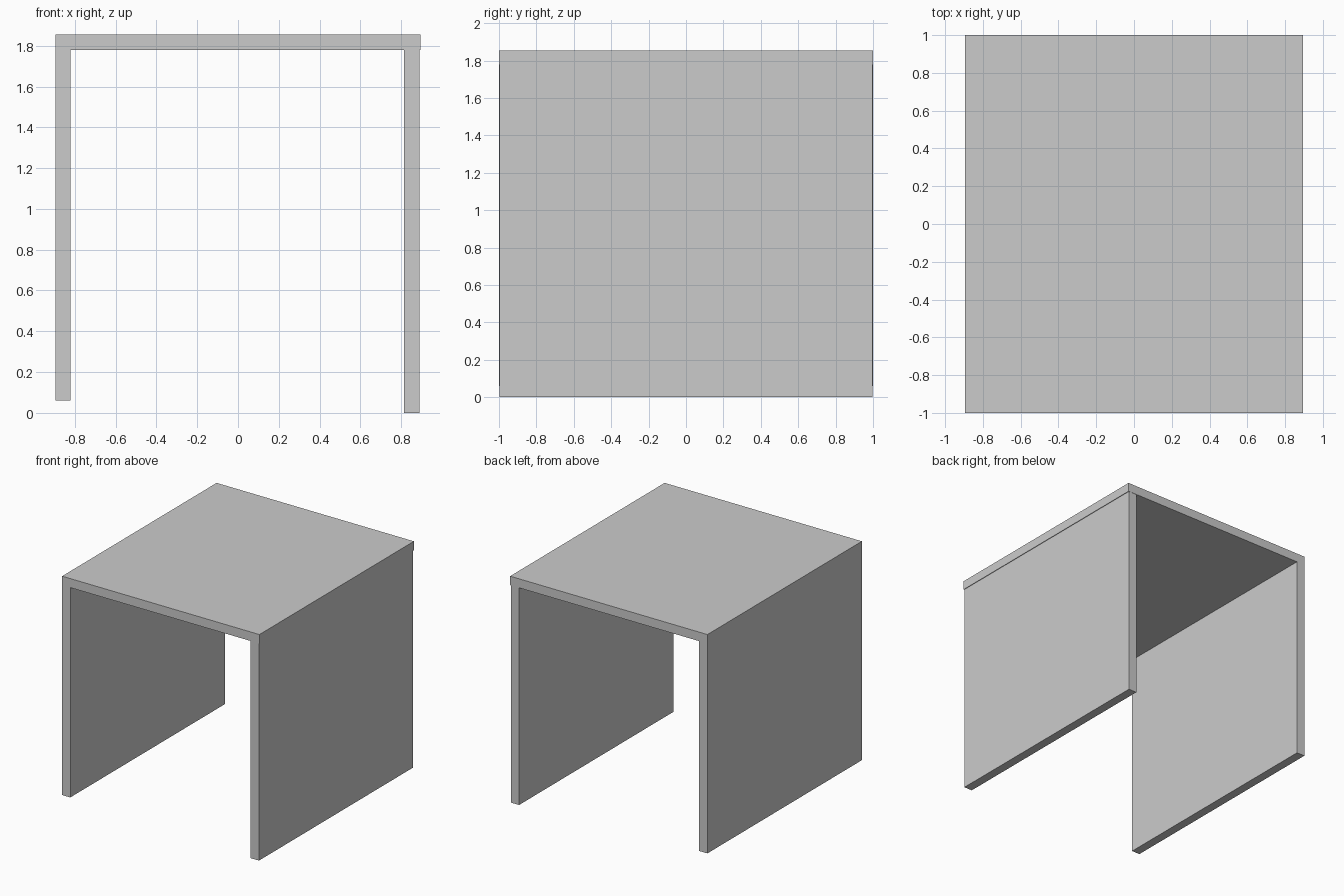
import bpy, bmesh

if "Cube" in bpy.data.objects:
    bpy.data.objects.remove(bpy.data.objects["Cube"])


def extrude_profile(name, points, y0, y1):
    """Solid made from an x-z outline extruded along y."""
    bm = bmesh.new()
    face = bm.faces.new([bm.verts.new((x, y0, z)) for x, z in points])
    ext = bmesh.ops.extrude_face_region(bm, geom=[face])
    moved = [v for v in ext["geom"] if isinstance(v, bmesh.types.BMVert)]
    bmesh.ops.translate(bm, verts=moved, vec=(0, y1 - y0, 0))
    bmesh.ops.recalc_face_normals(bm, faces=bm.faces)
    mesh = bpy.data.meshes.new(name)
    bm.to_mesh(mesh)
    bm.free()
    obj = bpy.data.objects.new(name, mesh)
    bpy.context.collection.objects.link(obj)
    return obj


W, TOP, UNDER = 0.894, 1.854, 1.78

# Top board joined to the shorter left side panel
extrude_profile("top_and_left_panel",
                [(-W, 0.061), (-0.82, 0.061), (-0.82, UNDER), (W, UNDER),
                 (W, TOP), (-W, TOP)], -1.0, 1.0)

# Separate, longer right side panel, set in very slightly
extrude_profile("right_panel",
                [(0.814, 0.0), (0.889, 0.0), (0.889, UNDER), (0.814, UNDER)],
                -0.998, 0.998)
